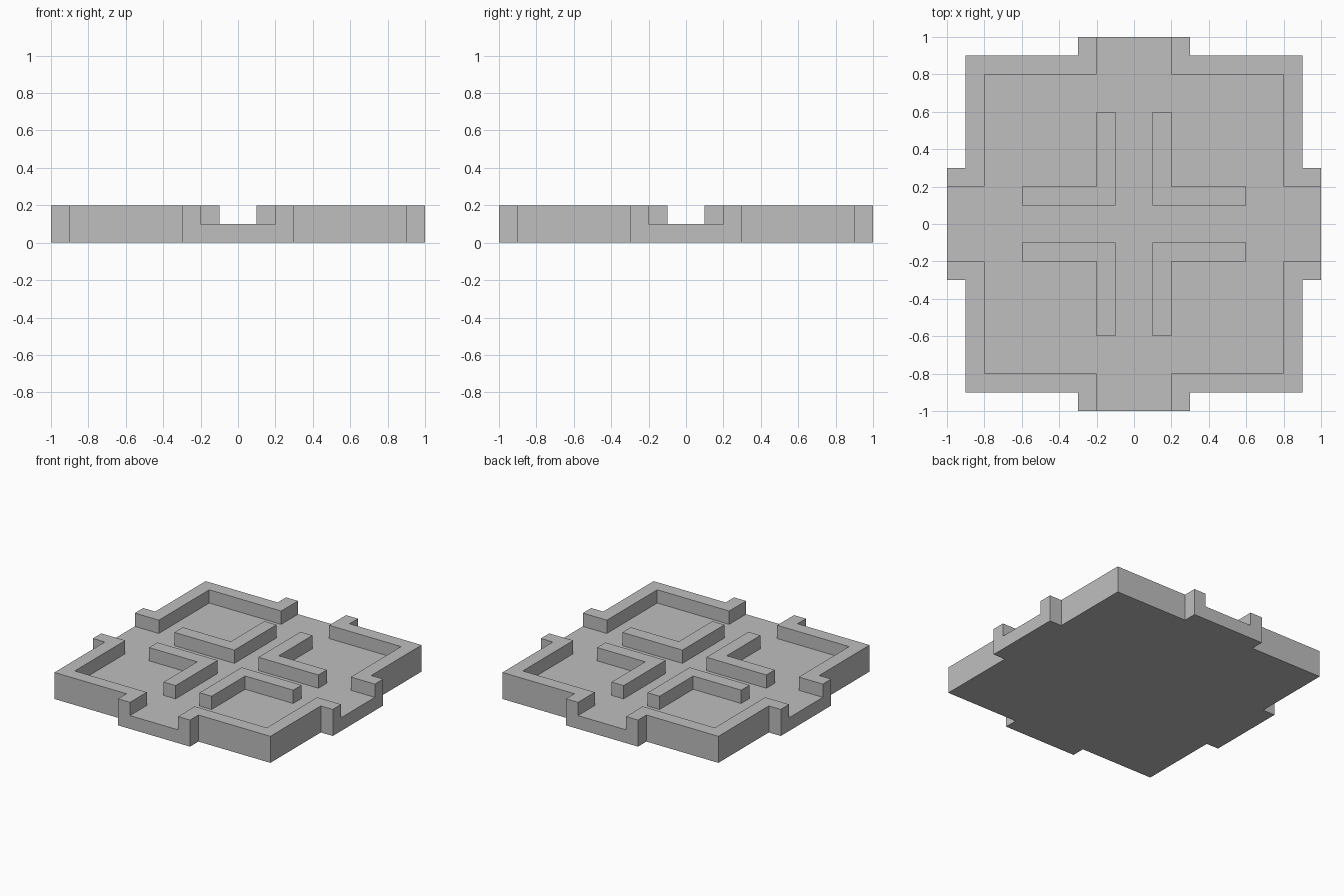
import bpy
import bmesh

cube = bpy.data.objects.get("Cube")
if cube:
    bpy.data.objects.remove(cube, do_unlink=True)

FLOOR_TOP = 0.1
WALL_TOP = 0.2

# Single stone colour
stone = bpy.data.materials.new("light_grey_stone")
stone.use_nodes = True
grey = (0.52, 0.52, 0.52, 1)
stone.diffuse_color = grey
stone.node_tree.nodes["Principled BSDF"].inputs["Base Color"].default_value = grey


def mirrored(points, sx, sy):
    return [(x * sx, y * sy) for x, y in points]


def prism(name, outline, bottom, top):
    """Extrude a flat outline between two heights."""
    bm = bmesh.new()
    base = bm.faces.new([bm.verts.new((x, y, bottom)) for x, y in outline])
    raised = bmesh.ops.extrude_face_region(bm, geom=[base], use_keep_orig=True)
    for item in raised["geom"]:
        if isinstance(item, bmesh.types.BMVert):
            item.co.z = top
    bmesh.ops.recalc_face_normals(bm, faces=bm.faces)
    mesh = bpy.data.meshes.new(name)
    bm.to_mesh(mesh)
    bm.free()
    mesh.materials.append(stone)
    obj = bpy.data.objects.new(name, mesh)
    bpy.context.collection.objects.link(obj)
    return obj


# Profiles for one quarter of the tile
edge = [(1, 0.3), (0.9, 0.3), (0.9, 0.9), (0.3, 0.9), (0.3, 1)]
outer_wall = edge + [(0.2, 1), (0.2, 0.8), (0.8, 0.8), (0.8, 0.2), (1, 0.2)]
inner_wall = [(0.1, 0.1), (0.6, 0.1), (0.6, 0.2),
              (0.2, 0.2), (0.2, 0.6), (0.1, 0.6)]

# Floor slab with a doorway tab on each side
floor_outline = (edge + mirrored(edge, -1, 1)[::-1]
                 + mirrored(edge, -1, -1) + mirrored(edge, 1, -1)[::-1])
prism("floor_slab", floor_outline, 0, FLOOR_TOP)

# Corner walls and central L-shaped walls in every quarter
for sx, side in ((1, "left"), (-1, "right")):
    for sy, end in ((-1, "front"), (1, "back")):
        prism(f"{end}_{side}_outer_wall", mirrored(outer_wall, sx, sy), FLOOR_TOP, WALL_TOP)
        prism(f"{end}_{side}_inner_wall", mirrored(inner_wall, sx, sy), FLOOR_TOP, WALL_TOP)
